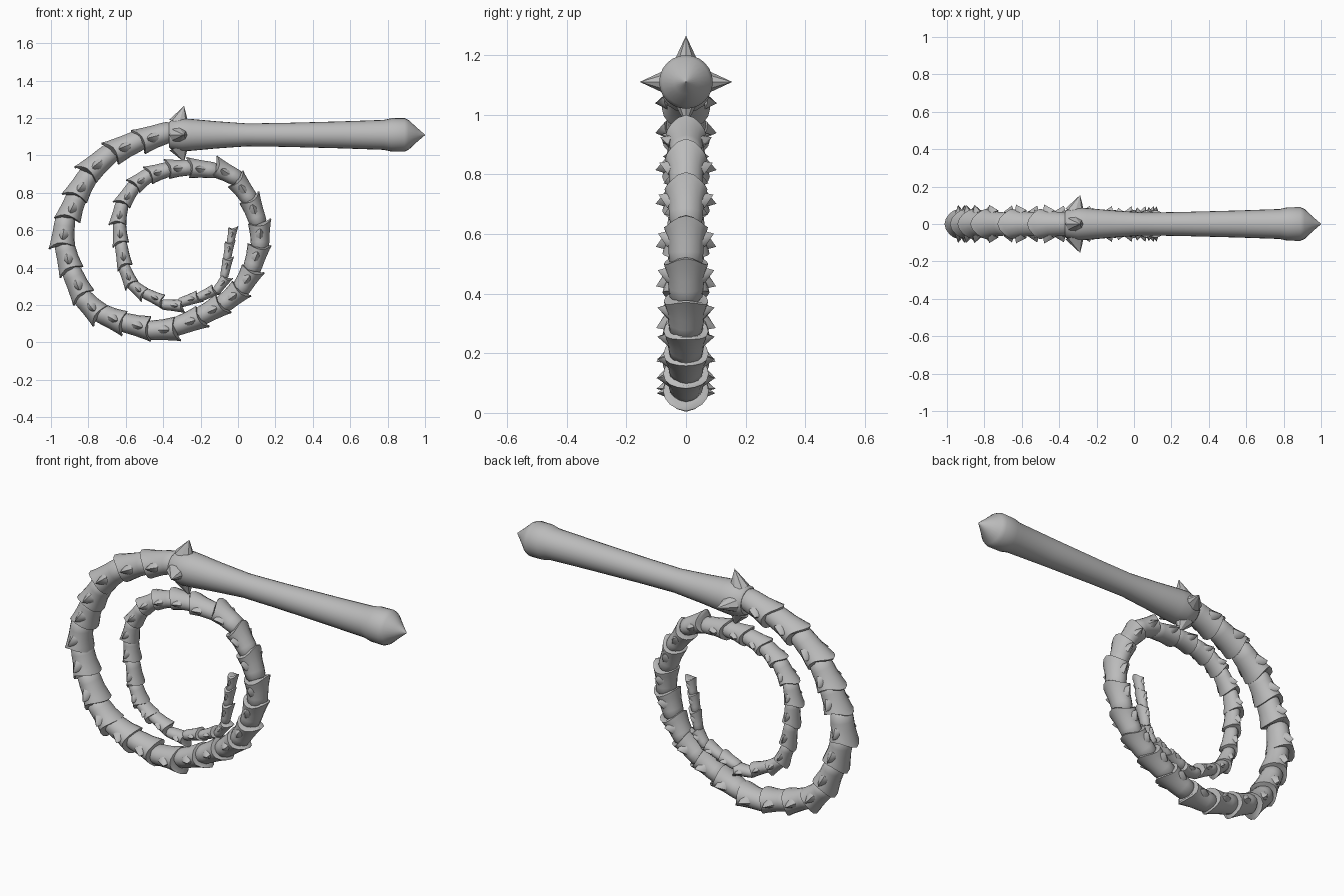
import bpy, bmesh, math
from mathutils import Vector

if "Cube" in bpy.data.objects:
    bpy.data.objects.remove(bpy.data.objects["Cube"])

mat = bpy.data.materials.new("bone grey")
mat.diffuse_color = (0.5, 0.5, 0.5, 1)
mat.use_nodes = True
mat.node_tree.nodes["Principled BSDF"].inputs["Base Color"].default_value = mat.diffuse_color


def finish(name, bm, angle=40):
    bmesh.ops.recalc_face_normals(bm, faces=bm.faces)
    me = bpy.data.meshes.new(name)
    bm.to_mesh(me)
    bm.free()
    ob = bpy.data.objects.new(name, me)
    bpy.context.collection.objects.link(ob)
    me.materials.append(mat)
    bpy.ops.object.select_all(action='DESELECT')
    ob.select_set(True)
    bpy.context.view_layer.objects.active = ob
    bpy.ops.object.shade_smooth_by_angle(angle=math.radians(angle))
    return ob


def loft(bm, rings):
    """Skin closed rings of points and cap both ends."""
    vs = [[bm.verts.new(p) for p in r] for r in rings]
    n = len(vs[0])
    for a, b in zip(vs, vs[1:]):
        for k in range(n):
            bm.faces.new((a[k], a[(k + 1) % n], b[(k + 1) % n], b[k]))
    bm.faces.new(vs[0][::-1])
    bm.faces.new(vs[-1])


def spike(bm, base, tip, along, half_l, half_w, sides=8):
    """Cone with an oval base stretched in the 'along' direction."""
    axis = (tip - base).normalized()
    u = (along - axis * along.dot(axis)).normalized()
    v = axis.cross(u)
    ring = [bm.verts.new(base + u * half_l * math.cos(2 * math.pi * k / sides)
                         + v * half_w * math.sin(2 * math.pi * k / sides)) for k in range(sides)]
    top = bm.verts.new(tip)
    for k in range(sides):
        bm.faces.new((ring[k], ring[(k + 1) % sides], top))
    bm.faces.new(ring[::-1])


# Handle: turned grip with flared ends and a pointed pommel
AXIS_Z = 1.11
grip = [(-0.37, 0.066), (-0.36, 0.076), (-0.30, 0.088), (-0.25, 0.085), (-0.12, 0.073),
        (0.05, 0.061), (0.25, 0.064), (0.55, 0.072), (0.78, 0.080), (0.82, 0.089),
        (0.89, 0.090), (0.912, 0.080), (0.955, 0.040), (0.999, 0.002)]
bm = bmesh.new()
loft(bm, [[Vector((x, r * math.cos(k * math.pi / 12), AXIS_Z + r * math.sin(k * math.pi / 12)))
           for k in range(24)] for x, r in grip])
finish("handle", bm)

# Guard: four swept spikes around the wide end of the handle
bm = bmesh.new()
for k in range(4):
    d = Vector((0, round(math.cos(k * math.pi / 2)), round(math.sin(k * math.pi / 2))))
    reach = 0.145 if d.z < 0 else 0.155
    c = Vector((-0.315, 0, AXIS_Z))
    spike(bm, c + d * 0.065, Vector((-0.288, 0, AXIS_Z)) + d * reach, Vector((1, 0, 0)), 0.055, 0.042)
finish("guard_spikes", bm, 30)

# Lash: centres of the vertebrae along the spiral (x, z)
path = [(-.44, 1.10), (-.59, 1.05), (-.74, .96), (-.83, .84), (-.88, .73), (-.93, .59), (-.91, .46),
        (-.86, .32), (-.79, .20), (-.68, .135), (-.55, .095), (-.41, .07), (-.27, .11), (-.15, .17),
        (-.04, .24), (.04, .33), (.09, .45), (.115, .57), (.085, .70), (.03, .81), (-.06, .905),
        (-.19, .925), (-.31, .93), (-.42, .91), (-.51, .87), (-.585, .79), (-.63, .69), (-.63, .59),
        (-.615, .47), (-.59, .36), (-.54, .29), (-.455, .245), (-.35, .20), (-.26, .23), (-.17, .26),
        (-.09, .31), (-.065, .40), (-.052, .49), (-.035, .57), (-.022, .645)]
pts = [Vector((x, 0, z)) for x, z in path]
N = 16
# Stations along one vertebra: position, size
stations = [(-0.60, 0.62), (-0.50, 0.78), (-0.25, 0.83), (0.05, 0.86), (0.35, 0.97), (0.52, 1.04), (0.54, 0.9)]
SIDE = Vector((0, 1, 0))
last = len(pts) - 2
for i in range(1 + last):
    f = i / last
    a = pts[max(i - 1, 0)]
    b = pts[i + 1]
    t = (b - a).normalized()
    out = t.cross(SIDE)                       # outer side of the spiral
    if out.dot(pts[i] - Vector((-0.38, 0, 0.57))) < 0:
        out = -out
    length = (b - a).length / (2 if i else 1)
    h = 0.068 - 0.010 * min(f / 0.45, 1) - 0.034 * max(0, (f - 0.45) / 0.55)
    w = h * (1.15 + 0.15 * f)
    bm = bmesh.new()
    rings = []
    for s, r in stations:
        ring = []
        for k in range(N):
            ang = 2 * math.pi * k / N
            cy, co = math.cos(ang), math.sin(ang)
            # dorsal tongue and side notches at the trailing rim
            shift = 0.0
            if s > 0.2:
                shift = 0.20 * max(co, 0) ** 3 - 0.10 * abs(cy) ** 2
            ridge = 1 + 0.08 * max(co, 0) ** 6
            ring.append(pts[i] + t * (s + shift) * length + SIDE * cy * w * r + out * co * h * r * ridge)
        rings.append(ring)
    loft(bm, rings)
    # side thorns
    for sg in (-1, 1):
        base = pts[i] + t * 0.12 * length + SIDE * sg * w * 0.72
        spike(bm, base, pts[i] + t * 0.25 * length + SIDE * sg * w * 1.33 + out * h * 0.1,
              t, length * 0.26, h * 0.42)
    finish("vertebra_%02d" % (i + 1), bm, 45)
